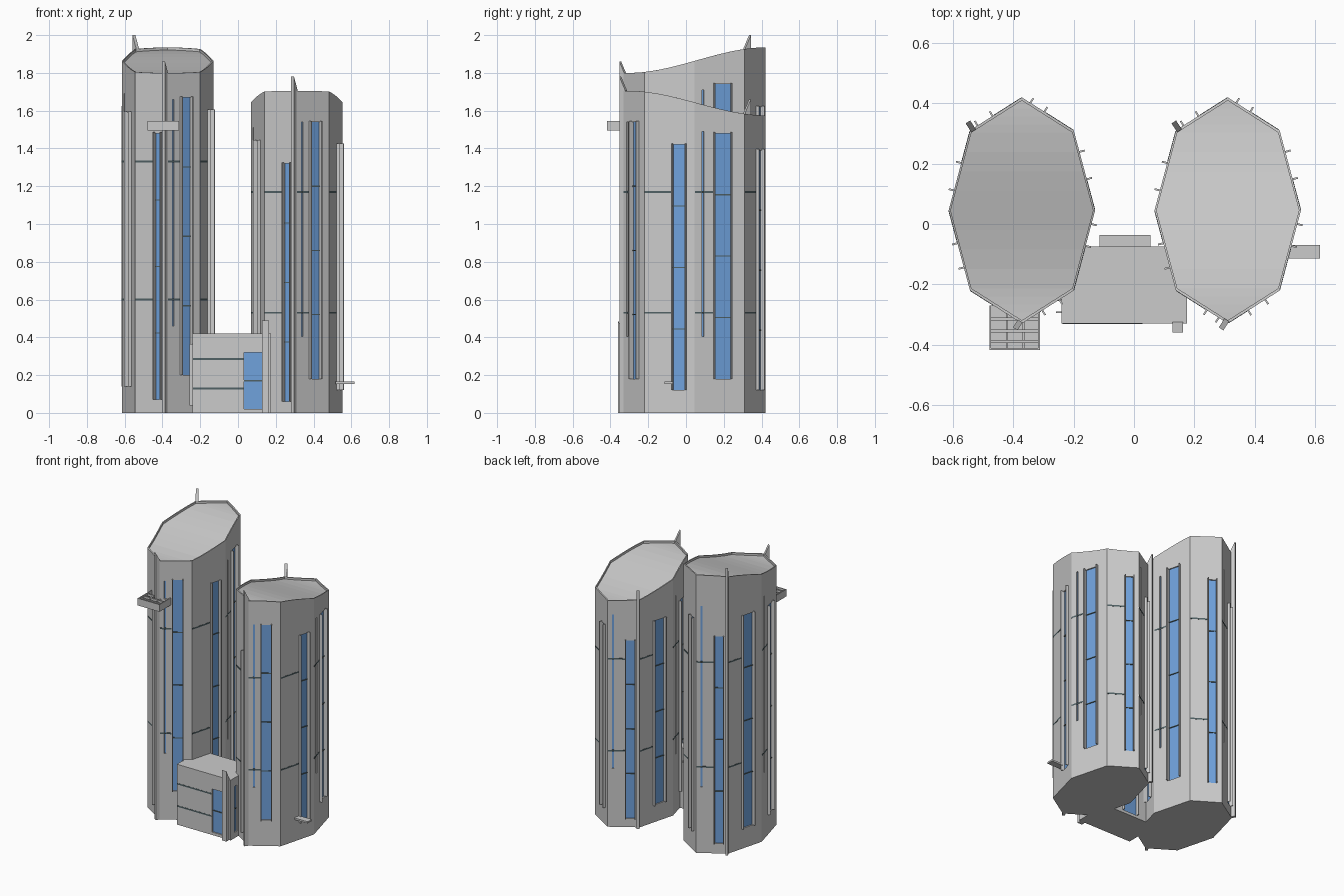
import bpy, bmesh, math
from mathutils import Vector

if "Cube" in bpy.data.objects:
    bpy.data.objects.remove(bpy.data.objects["Cube"])


def material(name, rgb):
    m = bpy.data.materials.new(name)
    m.diffuse_color = (*rgb, 1)
    m.use_nodes = True
    m.node_tree.nodes["Principled BSDF"].inputs["Base Color"].default_value = m.diffuse_color
    return m


BLUE = material("window_blue", (0.16, 0.36, 0.72))
DARK = material("groove_dark", (0.08, 0.12, 0.13))


class Frame:
    """Local axes on a wall: u along it, n outward, z up."""
    def __init__(self, p, q):
        self.p, d = Vector(p), Vector(q) - Vector(p)
        self.len = d.length
        self.u = d.normalized()
        self.n = Vector((self.u.y, -self.u.x))

    def at(self, u, n, z):
        v = self.p + self.u * u + self.n * n
        return (v.x, v.y, z)


WORLD = Frame((0, 0), (1, 0))   # here n runs towards -y


def box(bm, f, u0, u1, n0, n1, z0, z1, z1_in=None):
    """Box in a wall frame; z1_in lowers the inner top edge for a pointed fin."""
    zi = z1 if z1_in is None else z1_in
    lo = [bm.verts.new(f.at(u, n, z0)) for u, n in ((u0, n1), (u1, n1), (u1, n0), (u0, n0))]
    hi = [bm.verts.new(f.at(u, n, z)) for u, n, z in
          ((u0, n1, z1), (u1, n1, z1), (u1, n0, zi), (u0, n0, zi))]
    bm.faces.new(lo[::-1])
    bm.faces.new(hi)
    for i in range(4):
        j = (i + 1) % 4
        bm.faces.new((lo[i], lo[j], hi[j], hi[i]))


def finish(bm, name, mat=None):
    bmesh.ops.recalc_face_normals(bm, faces=bm.faces)
    me = bpy.data.meshes.new(name)
    bm.to_mesh(me)
    bm.free()
    ob = bpy.data.objects.new(name, me)
    bpy.context.collection.objects.link(ob)
    if mat:
        me.materials.append(mat)
    return ob


def cut(ob, cutter):
    cutter.hide_render = True
    cutter.hide_viewport = True
    cutter.display_type = 'WIRE'
    m = ob.modifiers.new("recesses", 'BOOLEAN')
    m.operation, m.solver, m.object = 'DIFFERENCE', 'EXACT', cutter


def glazing(f, u0, u1, z0, z1, parts, panes=4, fins=True):
    """Recessed pane with cross bars and a thin fin on each side."""
    box(parts["cutter"], f, u0, u1, -0.012, 0.03, z0, z1)
    box(parts["glass"], f, u0 - 0.001, u1 + 0.001, -0.014, -0.008, z0 - 0.001, z1 + 0.001)
    for k in range(1, panes):
        z = z0 + (z1 - z0) * k / panes
        box(parts["bars"], f, u0, u1, -0.009, -0.003, z - 0.003, z + 0.003)
    if fins:
        for u in (u0 - 0.003, u1 + 0.003):
            box(parts["fins"], f, u - 0.003, u + 0.003, -0.005, 0.018, z0, z1 + 0.006)


def new_parts():
    return {k: bmesh.new() for k in ("cutter", "glass", "bars", "fins", "grooves")}


def finish_parts(parts, body, name):
    cut(body, finish(parts["cutter"], name + "_recess_cutter"))
    finish(parts["glass"], name + "_windows", BLUE)
    finish(parts["bars"], name + "_window_bars", DARK)
    finish(parts["fins"], name + "_window_fins")
    finish(parts["grooves"], name + "_wall_grooves", DARK)


# Tower plan, counter-clockwise from the front corner
PLAN = [(0, -.375), (.172, -.266), (.243, 0), (.172, .266),
        (0, .375), (-.172, .266), (-.243, 0), (-.172, -.266)]
# Per wall: window start and end as a share of the wall length, and has a slit
WALLS = [(.41, .71, 1), (.57, .82, 0), (.40, .72, 1), (.58, .82, 0),
         (.58, .84, 1), (.42, .74, 0), (.42, .70, 1), (.61, .81, 0)]


def tower(name, cx, z_front, z_back, windows, slit_z0, slit_tops, grooves, fin_tops):
    cy, seg = 0.045, 4
    corners = [Vector((cx + x, cy + y)) for x, y in PLAN]

    def roof(y):
        t = min(max((y + .30) / .72, 0), 1)
        return z_front + (z_back - z_front) * t * t * (3 - 2 * t)

    # body with swept roof line and shallow parapet
    bm = bmesh.new()
    ring = [corners[i].lerp(corners[(i + 1) % 8], k / seg) for i in range(8) for k in range(seg)]
    n = len(ring)
    c = Vector((cx, cy))
    inner = [c + (p - c) * 0.972 for p in ring]
    loops = [[bm.verts.new((p.x, p.y, z(p.y))) for p in pts] for pts, z in (
        (ring, lambda y: 0), (ring, roof), (inner, roof), (inner, lambda y: roof(y) - 0.014))]
    for a, b in zip(loops, loops[1:]):
        for i in range(n):
            j = (i + 1) % n
            bm.faces.new((a[i], a[j], b[j], b[i]))
    bm.faces.new(loops[0][::-1])
    cap = loops[3]
    for i in range(n // 2):
        quad = [cap[i], cap[i + 1], cap[n - i - 1], cap[(n - i) % n]]
        bm.faces.new(list(dict.fromkeys(quad)))
    body = finish(bm, name + "_body")

    # windows, slits and grooves on all eight walls
    parts = new_parts()
    slit_tops = iter(slit_tops)
    for i, (t0, t1, slit) in enumerate(WALLS):
        f = Frame(corners[i], corners[(i + 1) % 8])
        z0, z1 = windows[i]
        glazing(f, t0 * f.len, t1 * f.len, z0, z1, parts)
        if slit:
            u = 0.17 * f.len
            glazing(f, u - .006, u + .006, slit_z0, next(slit_tops), parts, 1, False)
        for z in grooves:
            box(parts["grooves"], f, 0.002, t0 * f.len - 0.008, -0.004, 0.001, z - .005, z + .005)
    finish_parts(parts, body, name)

    # tall corner blades with pointed tops
    bm = bmesh.new()
    for i, top in zip((7, 4), fin_tops):
        f = Frame(corners[i], corners[(i + 1) % 8])
        box(bm, f, f.len - .018, f.len, -0.008, 0.027, 0, top, top - 0.07)
    finish(bm, name + "_corner_blades")


tower("left_tower", -.372, 1.80, 1.935,
      [(.20, 1.67), (.14, 1.60), (.20, 1.74), (.14, 1.62),
       (.07, 1.51), (.14, 1.62), (.14, 1.59), (.07, 1.48)],
      .46, (1.66, 1.71, 1.72, 1.69), (.60, 1.33), (1.86, 2.0))
tower("right_tower", .311, 1.705, 1.575,
      [(.18, 1.54), (.12, 1.42), (.18, 1.48), (.12, 1.39),
       (.06, 1.30), (.12, 1.40), (.12, 1.44), (.06, 1.32)],
      .405, (1.54, 1.49, 1.48, 1.51), (.53, 1.17), (1.78, 1.66))

# Low entrance block between the towers
bm = bmesh.new()
box(bm, WORLD, -.24, .175, .075, .33, 0, .42)
podium = finish(bm, "entrance_block")
parts = new_parts()
front = Frame((-.24, -.33), (.175, -.33))
back = Frame((.175, -.075), (-.24, -.075))
left = Frame((-.24, -.075), (-.24, -.33))
right = Frame((.175, -.33), (.175, -.075))
glazing(front, .272, .37, .02, .32, parts, 2, False)
glazing(back, .15, .26, .02, .32, parts, 2)
glazing(left, .18, .215, .04, .36, parts, 2)
glazing(right, .04, .07, .04, .36, parts, 2, False)
for z in (.13, .285):
    box(parts["grooves"], front, .003, .268, -.004, .001, z - .005, z + .005)
finish_parts(parts, podium, "entrance")

bm = bmesh.new()
box(bm, front, .367, .403, -.005, .03, 0, .49, .42)
finish(bm, "entrance_corner_blade")

# Canopies
bm = bmesh.new()
box(bm, WORLD, -.115, .055, .036, .08, .34, .352)
finish(bm, "back_canopy")
bm = bmesh.new()
box(bm, WORLD, .515, .617, .07, .115, .154, .166)
finish(bm, "side_canopy")

# Slatted balcony on the left tower
bm = bmesh.new()
X0, X1, N0, N1 = -.48, -.312, .27, .418
box(bm, WORLD, X0, X1, N0, N1, 1.495, 1.505)
for x in (X0, X1 - .006):
    box(bm, WORLD, x, x + .006, N0, N1, 1.505, 1.545)
box(bm, WORLD, X0, X1, N1 - .006, N1, 1.505, 1.545)
for y in (.31, .35, .385):
    box(bm, WORLD, X0, X1, y, y + .01, 1.525, 1.54)
for x in (-.425, -.37):
    box(bm, WORLD, x, x + .006, N0, N1, 1.52, 1.535)
finish(bm, "balcony")
